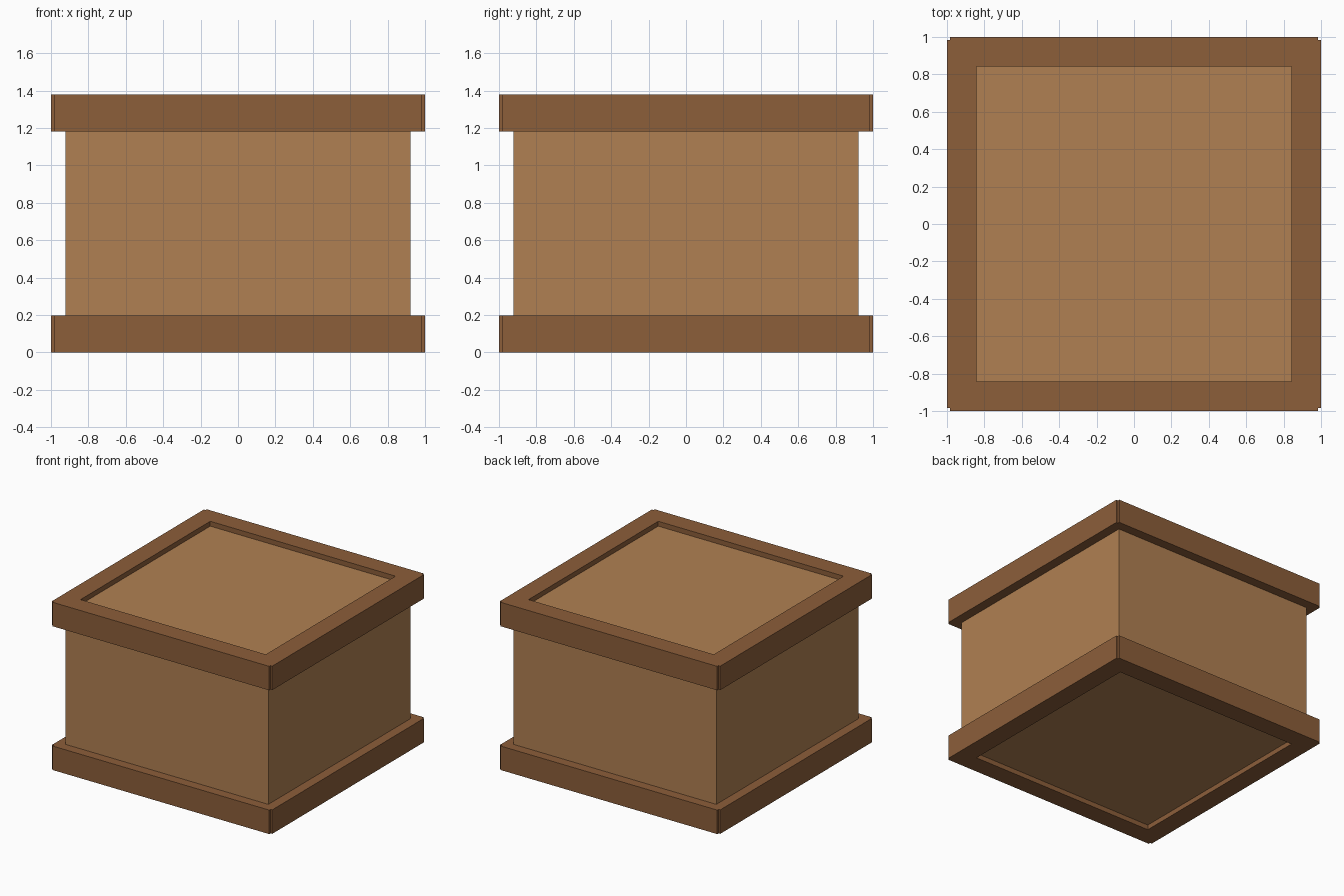
import bpy
import bmesh
from math import pi
from mathutils import Matrix, Vector

cube = bpy.data.objects.get("Cube")
if cube:
    bpy.data.objects.remove(cube, do_unlink=True)

HEIGHT = 1.378      # whole crate
RAIL = 0.197        # height of a rim
INNER = 0.842       # half width of the rim opening
BODY = 0.921        # half width of the panelled box
RECESS = 0.04       # panels sit this far inside the rims
NOTCH = 0.984       # half length of each rail, leaving stepped corners


def material(name, color):
    mat = bpy.data.materials.new(name)
    mat.use_nodes = True
    mat.diffuse_color = (*color, 1)
    mat.node_tree.nodes["Principled BSDF"].inputs["Base Color"].default_value = (*color, 1)
    return mat


def add_object(name, bm, mat):
    bmesh.ops.recalc_face_normals(bm, faces=bm.faces)
    mesh = bpy.data.meshes.new(name)
    bm.to_mesh(mesh)
    bm.free()
    mesh.materials.append(mat)
    obj = bpy.data.objects.new(name, mesh)
    bpy.context.collection.objects.link(obj)


def add_rim(name, z, mat):
    # Four mitred rails joined into one ring, then raised to full height
    outline = [(INNER, -INNER), (NOTCH, -NOTCH), (1, -NOTCH),
               (1, NOTCH), (NOTCH, NOTCH), (INNER, INNER)]
    bm = bmesh.new()
    for side in range(4):
        turn = Matrix.Rotation(side * pi / 2, 3, "Z")
        bm.faces.new([bm.verts.new(turn @ Vector((x, y, z))) for x, y in outline])
    bmesh.ops.remove_doubles(bm, verts=bm.verts, dist=0.001)
    raised = bmesh.ops.extrude_face_region(bm, geom=bm.faces[:], use_keep_orig=True)
    top = [v for v in raised["geom"] if isinstance(v, bmesh.types.BMVert)]
    bmesh.ops.translate(bm, verts=top, vec=(0, 0, RAIL))
    add_object(name, bm, mat)


light_wood = material("light wood", (0.434, 0.216, 0.084))
dark_wood = material("dark wood", (0.262, 0.112, 0.042))

# Panelled box
bm = bmesh.new()
size = (2 * BODY, 2 * BODY, HEIGHT - 2 * RECESS)
bmesh.ops.create_cube(bm, size=1, matrix=Matrix.Translation((0, 0, HEIGHT / 2))
                      @ Matrix.Diagonal((*size, 1)))
add_object("crate_body", bm, light_wood)

# Rims around the base and the top
add_rim("bottom_rim", 0, dark_wood)
add_rim("top_rim", HEIGHT - RAIL, dark_wood)
